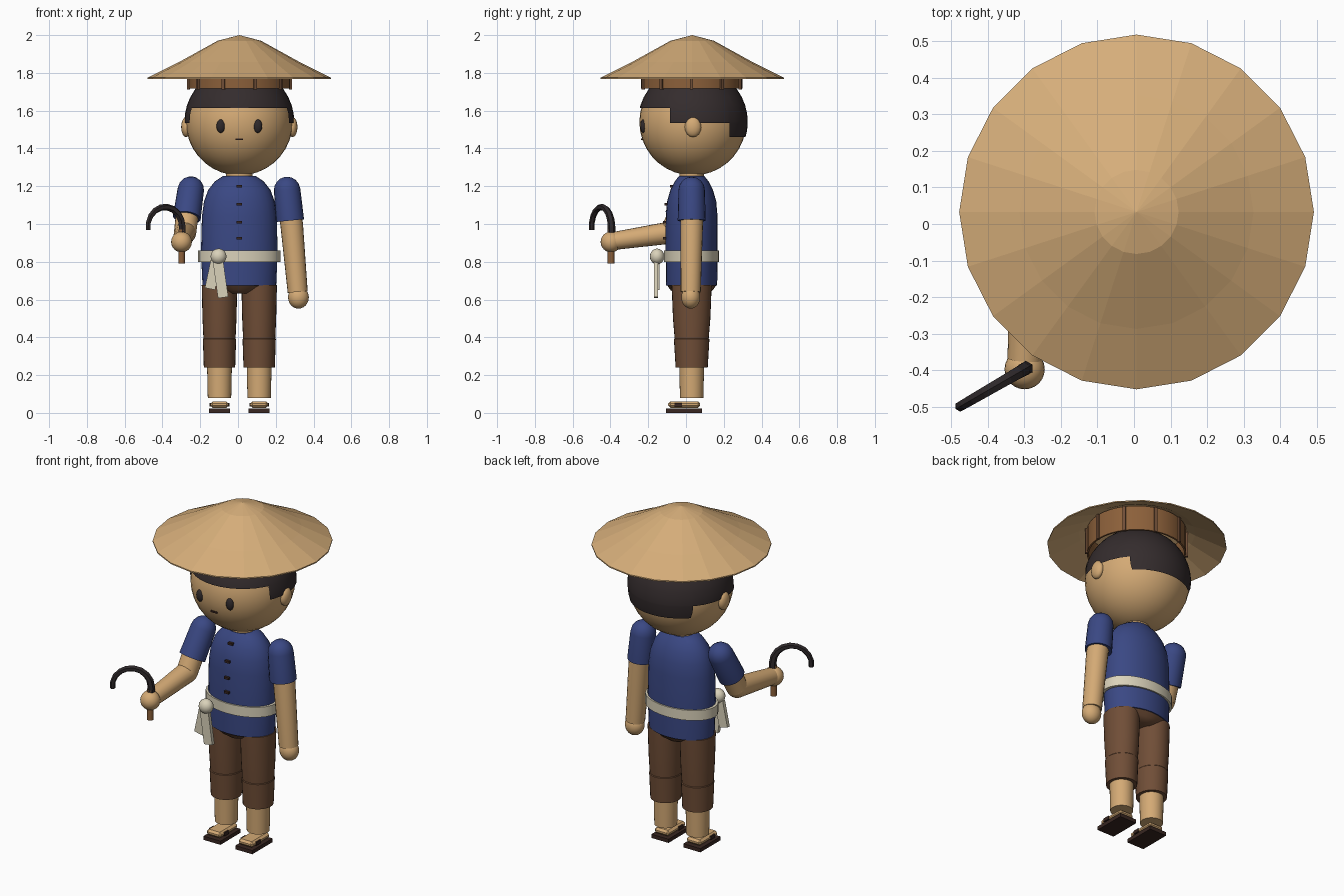
import bpy, bmesh, math
from mathutils import Vector, Matrix

if "Cube" in bpy.data.objects:
    bpy.data.objects.remove(bpy.data.objects["Cube"])

CX, CY = 0.007, 0.03   # body axis


def mat(name, r, g, b):
    m = bpy.data.materials.new(name)
    lin = [((c / 255 + 0.055) / 1.055) ** 2.4 for c in (r, g, b)]
    m.diffuse_color = (*lin, 1)
    m.use_nodes = True
    m.node_tree.nodes["Principled BSDF"].inputs["Base Color"].default_value = m.diffuse_color
    return m


STRAW = mat("straw", 214, 174, 122)
SKIN = mat("skin", 212, 170, 117)
BLUE = mat("blue_cloth", 58, 72, 132)
BROWN = mat("brown_cloth", 112, 78, 55)
CREAM = mat("cream_cloth", 218, 210, 186)
HAIR = mat("black_hair", 52, 44, 45)
DARK = mat("dark_leather", 56, 38, 33)
WOOD = mat("wood", 140, 96, 58)
IRON = mat("dark_iron", 46, 40, 42)


def finish(bm, name, material, smooth=True):
    bmesh.ops.recalc_face_normals(bm, faces=bm.faces)
    me = bpy.data.meshes.new(name)
    bm.to_mesh(me)
    bm.free()
    ob = bpy.data.objects.new(name, me)
    bpy.context.collection.objects.link(ob)
    me.materials.append(material)
    if smooth:
        bpy.ops.object.select_all(action='DESELECT')
        ob.select_set(True)
        bpy.context.view_layer.objects.active = ob
        bpy.ops.object.shade_smooth_by_angle(angle=math.radians(40))
    return ob


def skin_rings(rings, n, name, material, smooth=True, caps=True, loop=False):
    """Bridge rings given as (centre, u axis, v axis)."""
    bm = bmesh.new()
    vs = []
    for c, u, v in rings:
        ang = [2 * math.pi * i / n for i in range(n)]
        vs.append([bm.verts.new(c + u * math.cos(a) + v * math.sin(a)) for a in ang])
    pairs = list(zip(vs, vs[1:])) + ([(vs[-1], vs[0])] if loop else [])
    for a, b in pairs:
        for i in range(n):
            j = (i + 1) % n
            bm.faces.new((a[i], a[j], b[j], b[i]))
    if caps and not loop:
        bm.faces.new(vs[0][::-1])
        bm.faces.new(vs[-1])
    bmesh.ops.remove_doubles(bm, verts=bm.verts, dist=1e-5)
    return finish(bm, name, material, smooth)


def loft(name, profile, material, n=28, x=CX, y=CY, **kw):
    """Upright shape from (z, half width, half depth)."""
    return skin_rings([(Vector((x, y, z)), Vector((a, 0, 0)), Vector((0, b, 0)))
                       for z, a, b in profile], n, name, material, **kw)


def tube(name, pts, radii, material, n=20, ref=(1, 0, 0), **kw):
    pts = [Vector(p) for p in pts]
    rings = []
    for i, p in enumerate(pts):
        t = (pts[min(i + 1, len(pts) - 1)] - pts[max(i - 1, 0)]).normalized()
        u = t.cross(Vector(ref)).normalized()
        rings.append((p, u * radii[i], t.cross(u) * radii[i]))
    return skin_rings(rings, n, name, material, **kw)


def ball(name, loc, r, material, seg=24):
    bm = bmesh.new()
    bmesh.ops.create_uvsphere(bm, u_segments=seg, v_segments=seg // 2, radius=1,
                              matrix=Matrix.Translation(loc) @ Matrix.Diagonal((*r, 1)))
    return finish(bm, name, material)


def box(name, loc, size, material, rot=None, bevel=0):
    bm = bmesh.new()
    m = Matrix.Translation(loc) @ (rot or Matrix()) @ Matrix.Diagonal((*size, 1))
    bmesh.ops.create_cube(bm, size=1, matrix=m)
    if bevel:
        bmesh.ops.bevel(bm, geom=bm.edges[:], offset=bevel, segments=1, affect='EDGES')
    return finish(bm, name, material, smooth=False)


# Straw hat: faceted cone with thin walls, band and posts
hat = [(0.485, 1.768), (0.485, 1.775), (0.32, 1.857), (0.115, 1.97), (0.0, 2.0),
       (0.0, 1.985), (0.11, 1.955), (0.315, 1.845)]
loft("hat", [(z, r, r) for r, z in hat], STRAW, n=20, y=0.033, smooth=False, loop=True)
band = [(0.268, 1.718), (0.268, 1.865), (0.258, 1.865), (0.258, 1.718)]
loft("hat_band", [(z, r, r) for r, z in band], WOOD, n=40, loop=True)
for k in range(10):
    a = math.radians(36 * k)
    box(f"hat_post_{k}", (CX + 0.27 * math.cos(a), CY + 0.27 * math.sin(a), 1.787),
        (0.016, 0.016, 0.15), BROWN, Matrix.Rotation(a, 4, 'Z'))

# Head, ears and face
HZ = 1.54
ball("head", (CX, 0.036, HZ), (0.283,) * 3, SKIN, 36)
for s, side in ((-1, "left"), (1, "right")):
    ball(f"ear_{side}", (CX + s * 0.282, 0.037, 1.513), (0.026, 0.044, 0.053), SKIN, 16)
    ball(f"eye_{side}", (CX + s * 0.098, -0.227, 1.518), (0.023, 0.015, 0.036), IRON, 16)
box("mouth", (CX, -0.232, 1.449), (0.04, 0.012, 0.009), DARK)

# Hair: sphere shell with stepped hairline
bm = bmesh.new()
bmesh.ops.create_uvsphere(bm, u_segments=36, v_segments=20, radius=0.291,
                          matrix=Matrix.Translation((CX, 0.036, HZ)))
for co, no in [((0, 0, 1.613), (0, 0, 1)), ((0, 0, 1.535), (0, 0, 1)), ((0, 0, 1.46), (0, 0, 1)),
               ((0, -0.085, 0), (0, 1, 0)), ((0, 0.23, 0), (0, 1, 0))]:
    bmesh.ops.bisect_plane(bm, geom=bm.verts[:] + bm.edges[:] + bm.faces[:],
                           plane_co=co, plane_no=no)


def below_hairline(f):
    c = f.calc_center_median()
    return c.z < (1.613 if c.y < -0.085 else 1.535 if c.y < 0.23 else 1.46)


bmesh.ops.delete(bm, geom=[f for f in bm.faces if below_hairline(f)], context='FACES')
finish(bm, "hair", HAIR)

# Torso, neck, hips and belt
loft("neck", [(1.2, 0.07, 0.065), (1.29, 0.07, 0.065)], SKIN)
loft("shirt", [(0.675, 0.195, 0.135), (0.85, 0.203, 0.138), (1.04, 0.198, 0.137),
               (1.12, 0.187, 0.13), (1.18, 0.165, 0.113), (1.225, 0.13, 0.09),
               (1.253, 0.088, 0.068)], BLUE)
loft("hips", [(0.632, 0.06, 0.09), (0.65, 0.13, 0.112), (0.68, 0.192, 0.133)], BROWN)
loft("belt", [(0.8, 0.218, 0.146), (0.86, 0.218, 0.146)], CREAM)
for k, (z, y) in enumerate([(1.2, -0.075), (1.105, -0.104), (1.01, -0.11), (0.925, -0.111)]):
    box(f"button_{k}", (CX, y, z), (0.03, 0.022, 0.013), DARK)

# Belt knot with two hanging tails
ball("belt_knot", (-0.103, -0.153, 0.828), (0.042, 0.038, 0.042), CREAM, 20)
for k, (x, z, h, a, y) in enumerate([(-0.092, 0.705, 0.19, -8, -0.158), (-0.133, 0.73, 0.15, 12, -0.15)]):
    box(f"belt_tail_{k}", (x, y, z), (0.055, 0.022, h), CREAM,
        Matrix.Rotation(math.radians(a), 4, 'Y'))

# Legs, feet and sandals
for s, side in ((-1, "left"), (1, "right")):
    x = CX + s * 0.105
    loft(f"trouser_{side}", [(0.39, 0.085, 0.09), (0.5, 0.09, 0.099), (0.676, 0.094, 0.106)], BROWN, x=x)
    loft(f"trouser_cuff_{side}", [(0.24, 0.083, 0.085), (0.39, 0.088, 0.094), (0.4, 0.08, 0.085)],
         BROWN, x=x)
    loft(f"shin_{side}", [(0.08, 0.062, 0.062), (0.26, 0.066, 0.066)], SKIN, x=x)
    box(f"foot_{side}", (x, -0.01, 0.044), (0.096, 0.17, 0.034), SKIN, bevel=0.012)
    box(f"sandal_{side}", (x, -0.01, 0.011), (0.112, 0.19, 0.022), DARK)
    box(f"sandal_strap_{side}", (x, -0.04, 0.043), (0.104, 0.04, 0.02), DARK)


# Sleeves: rounded at the shoulder, open end flat
def sleeve(name, a, b):
    a, b = Vector(a), Vector(b)
    d = (b - a).normalized()
    angs = [math.radians(q) for q in (85, 65, 45, 22, 0)]
    tube(name, [a - d * 0.07 * math.sin(q) for q in angs] + [b],
         [0.07 * math.cos(q) for q in angs] + [0.074], BLUE)


# Straight arm
sleeve("sleeve_right", (0.26, CY, 1.18), (0.276, CY, 1.018))
tube("arm_right", [(0.274, CY, 1.05), (0.284, CY, 1.0), (0.316, 0.025, 0.64)],
     [0.06, 0.06, 0.053], SKIN)
ball("hand_right", (0.32, 0.025, 0.612), (0.055, 0.05, 0.06), SKIN)

# Bent arm
sleeve("sleeve_left", (-0.25, CY, 1.182), (-0.271, -0.042, 1.034))
elbow = (-0.28, -0.08, 0.955)
tube("upper_arm_left", [(-0.268, -0.03, 1.06), elbow], [0.06, 0.059], SKIN)
ball("elbow_left", elbow, (0.059,) * 3, SKIN)
tube("forearm_left", [elbow, (-0.298, -0.37, 0.912)], [0.059, 0.048], SKIN)
ball("hand_left", (-0.299, -0.397, 0.905), (0.055,) * 3, SKIN)

# Sickle: wooden handle and curved blade
tube("sickle_handle", [(-0.299, -0.397, 0.79), (-0.299, -0.397, 0.97)], [0.018, 0.018], WOOD, n=10)
d = Vector((-0.865, -0.5, 0))
c = Vector((-0.386, -0.447, 0.985))
arc = [c - d * 0.103 + Vector((0, 0, -0.05))]
for k in range(10):
    a = math.radians(180 - 21 * k)
    arc.append(c + d * 0.105 * math.cos(a) + Vector((0, 0, 0.105 * math.sin(a))))
tube("sickle_blade", arc, [0.021 - 0.0007 * k for k in range(11)], IRON, n=6,
     ref=(0.5, -0.865, 0), smooth=False)
